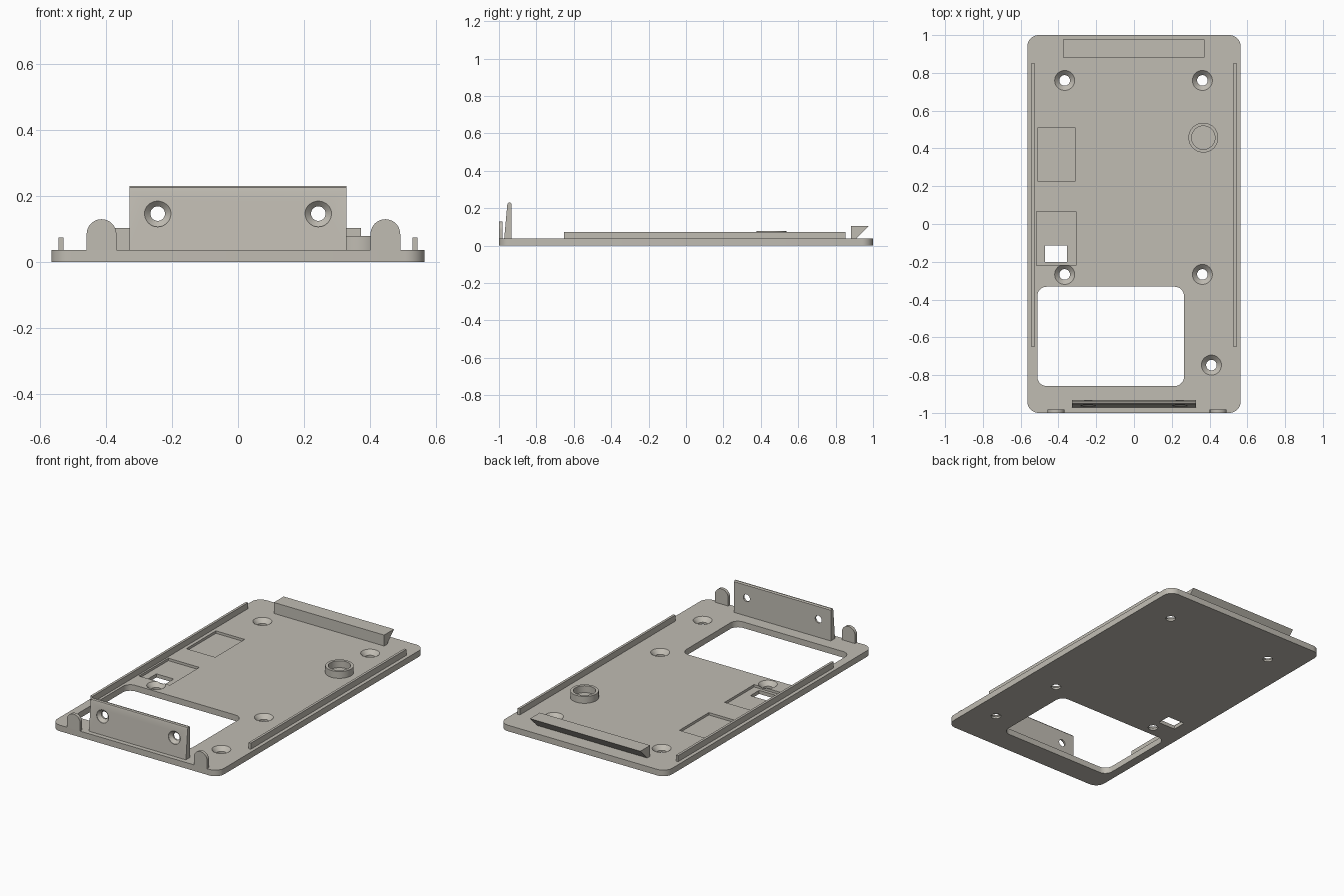
import bpy, bmesh, math
from mathutils import Matrix, Vector

cube = bpy.data.objects.get("Cube")
if cube:
    bpy.data.objects.remove(cube)

mat = bpy.data.materials.new("warm grey plastic")
mat.use_nodes = True
COLOR = (0.53, 0.505, 0.45, 1)
mat.diffuse_color = COLOR
mat.node_tree.nodes["Principled BSDF"].inputs["Base Color"].default_value = COLOR

TOP = 0.037  # upper face of the base plate


def finish(bm, name):
    bmesh.ops.recalc_face_normals(bm, faces=bm.faces)
    mesh = bpy.data.meshes.new(name)
    bm.to_mesh(mesh)
    bm.free()
    mesh.materials.append(mat)
    obj = bpy.data.objects.new(name, mesh)
    bpy.context.collection.objects.link(obj)
    return obj


def prism(name, outline, start, end, axis="z"):
    """Extrude a 2D outline along an axis; outline is xy, yz or xz."""
    place = {"z": lambda a, b: (a, b, start),
             "x": lambda a, b: (start, a, b),
             "y": lambda a, b: (a, start, b)}[axis]
    bm = bmesh.new()
    face = bm.faces.new([bm.verts.new(place(a, b)) for a, b in outline])
    new = bmesh.ops.extrude_face_region(bm, geom=[face])["geom"]
    offset = Vector(place(0, 0)).normalized() * 0
    offset["xyz".index(axis)] = end - start
    bmesh.ops.translate(bm, vec=offset, verts=[v for v in new if isinstance(v, bmesh.types.BMVert)])
    return finish(bm, name)


def rect(x0, x1, y0, y1, r=0):
    """Rectangle outline, with rounded corners when r is set."""
    if not r:
        return [(x0, y0), (x1, y0), (x1, y1), (x0, y1)]
    corners = [(x1 - r, y1 - r), (x0 + r, y1 - r), (x0 + r, y0 + r), (x1 - r, y0 + r)]
    return [(cx + r * math.cos(a), cy + r * math.sin(a))
            for q, (cx, cy) in enumerate(corners)
            for a in [math.pi / 2 * (q + i / 8) for i in range(9)]]


def lathe(name, profile, matrix, closed=False, n=40):
    """Revolve (radius, height) points about local z."""
    bm = bmesh.new()
    rings = [[bm.verts.new((r * math.cos(t), r * math.sin(t), h))
              for t in [math.tau * i / n for i in range(n)]] for r, h in profile]
    pairs = list(zip(rings, rings[1:]))
    if closed:
        pairs.append((rings[-1], rings[0]))
    else:
        bm.faces.new(rings[0])
        bm.faces.new(rings[-1])
    for a, b in pairs:
        for i in range(n):
            j = (i + 1) % n
            bm.faces.new((a[i], a[j], b[j], b[i]))
    bm.transform(matrix)
    return finish(bm, name)


def cut(obj, cutter):
    mod = obj.modifiers.new("cut", "BOOLEAN")
    mod.operation, mod.solver, mod.object = "DIFFERENCE", "EXACT", cutter
    bpy.context.view_layer.objects.active = obj
    bpy.ops.object.modifier_apply(modifier=mod.name)
    bpy.data.objects.remove(cutter)


# Base plate with window, shallow pockets and a small slot
plate = prism("base_plate", rect(-0.565, 0.565, -1, 1, 0.06), 0, TOP)
cut(plate, prism("window_cutter", rect(-0.512, 0.265, -0.858, -0.332, 0.05), -0.1, 0.1))
cut(plate, prism("upper_pocket_cutter", rect(-0.507, -0.312, 0.225, 0.51), 0.022, 0.1))
cut(plate, prism("lower_pocket_cutter", rect(-0.517, -0.307, -0.22, 0.065), 0.022, 0.1))
cut(plate, prism("slot_cutter", rect(-0.472, -0.355, -0.2, -0.115), -0.1, 0.1))

# Countersunk screw holes in the plate
sink = [(0.028, -0.05), (0.028, 0.012), (0.053, TOP), (0.053, 0.1)]
for x, y in [(-0.367, 0.76), (0.362, 0.76), (-0.367, -0.267), (0.362, -0.267), (0.41, -0.747)]:
    cut(plate, lathe("screw_cutter", sink, Matrix.Translation((x, y, 0))))

# Front wall, tapered, with two countersunk holes
wall = prism("front_wall", [(-0.972, TOP), (-0.956, 0.215), (-0.953, 0.226), (-0.947, 0.231),
                            (-0.94, 0.231), (-0.934, 0.224), (-0.932, TOP)], -0.328, 0.328, "x")
wall_sink = [(0.022, -0.05), (0.022, 0.01), (0.04, 0.028), (0.04, 0.1)]
for side in (-1, 1):
    place = Matrix.Translation((0.243 * side, -0.933, 0.147)) @ Matrix.Rotation(math.pi / 2, 4, "X")
    cut(wall, lathe("wall_screw_cutter", wall_sink, place))

# Round-topped front tabs
parts = [plate, wall]
for name, x in (("right_front_tab", -0.413), ("left_front_tab", 0.446)):
    r = 0.045
    arch = [(x + r * math.cos(math.pi * i / 20), 0.085 + r * math.sin(math.pi * i / 20))
            for i in range(21)]
    parts.append(prism(name, [(x + r, TOP)] + arch + [(x - r, TOP)], -1, -0.981, "y"))

# Side rails
for name, side in (("right_rail", -1), ("left_rail", 1)):
    xs = sorted((0.528 * side, 0.543 * side))
    parts.append(prism(name, rect(*xs, -0.652, 0.852), TOP, 0.074))

# Undercut hook along the back
parts.append(prism("back_hook", [(0.882, TOP), (0.91, TOP), (0.977, 0.104), (0.882, 0.104)],
                   -0.375, 0.372, "x"))

# Raised ring
parts.append(lathe("locating_ring", [(0.062, TOP), (0.079, TOP), (0.079, 0.079), (0.062, 0.079)],
                   Matrix.Translation((0.367, 0.457, 0)), closed=True))

# Smooth curved faces, keep edges sharp
bpy.ops.object.select_all(action="DESELECT")
for obj in parts:
    obj.select_set(True)
bpy.context.view_layer.objects.active = plate
bpy.ops.object.shade_smooth_by_angle(angle=math.radians(30))
